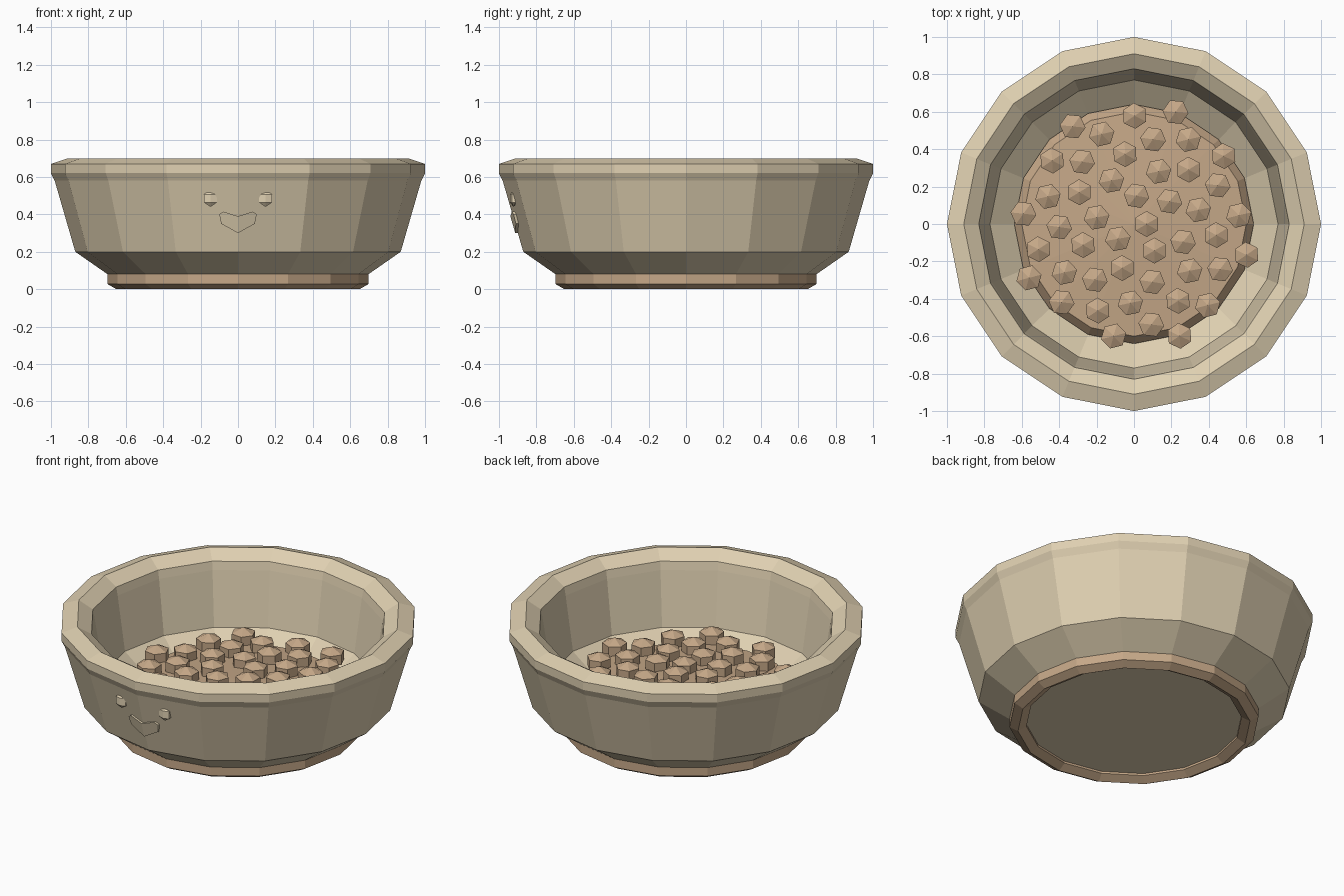
import bpy, bmesh
from math import sin, cos, pi, sqrt, tau, radians

cube = bpy.data.objects.get("Cube")
if cube:
    bpy.data.objects.remove(cube)

SIDES = 16


def material(name, color):
    m = bpy.data.materials.new(name)
    m.use_nodes = True
    m.diffuse_color = (*color, 1)
    m.node_tree.nodes["Principled BSDF"].inputs["Base Color"].default_value = (*color, 1)
    return m


cream = material("cream", (0.74, 0.63, 0.44))
tan = material("tan", (0.56, 0.39, 0.245))


def finish(name, bm, mat):
    bmesh.ops.recalc_face_normals(bm, faces=bm.faces)
    mesh = bpy.data.meshes.new(name)
    bm.to_mesh(mesh)
    bm.free()
    mesh.materials.append(mat)
    ob = bpy.data.objects.new(name, mesh)
    bpy.context.collection.objects.link(ob)
    return ob


def lathe(name, profile, mat, closed=False):
    """Turn (radius, height) points about z; radius 0 makes a pole."""
    bm = bmesh.new()
    rings = []
    for r, z in profile:
        if r == 0:
            rings.append([bm.verts.new((0, 0, z))] * SIDES)
        else:
            rings.append([bm.verts.new((r * cos(tau * k / SIDES), r * sin(tau * k / SIDES), z))
                          for k in range(SIDES)])
    pairs = list(zip(rings, rings[1:]))
    if closed:
        pairs.append((rings[-1], rings[0]))
    for a, b in pairs:
        for k in range(SIDES):
            n = (k + 1) % SIDES
            bm.faces.new(list(dict.fromkeys((a[k], a[n], b[n], b[k]))))
    return finish(name, bm, mat)


# Bowl shell with rolled rim, outside first and then the inside
lathe("bowl", [(0, .04), (.64, .04), (.87, .2), (.98, .58), (1, .62), (1, .67),
               (.91, .70), (.83, .65), (.82, .6), (.77, .27), (.64, .17), (0, .17)], cream)

# Foot ring with a hexagonal section
lathe("foot_ring", [(.65 + .055 * cos(pi / 6 + k * pi / 3), .055 + .055 * sin(pi / 6 + k * pi / 3))
                    for k in range(6)], tan, closed=True)

# Low mound of food
lathe("food_mound", [(0, .16), (.64, .16), (.64, .2), (.6, .25), (0, .29)], tan)


def nugget(name, loc, size, turn, mat, tilt=0):
    """Six-sided squashed ball with pointed caps."""
    bm = bmesh.new()
    bmesh.ops.create_uvsphere(bm, u_segments=6, v_segments=3, radius=1)
    ob = finish(name, bm, mat)
    ob.location, ob.scale, ob.rotation_euler = loc, size, (tilt, 0, turn)
    return ob


# Kibble pieces in a golden-angle spiral
COUNT = 46
for i in range(COUNT):
    r = .0957 * sqrt(i + .5)
    a = -radians(137.508) * i
    nugget(f"kibble_{i + 1}", (r * cos(a), r * sin(a), .31 - .035 * r / .64),
           (.08, .08, .06), i * .7, tan)


def wall_y(x, z):
    """Front surface of the bowl wall."""
    return -(.87 + (z - .2) * .29) + .2 * abs(x)


# Eyes on the front wall
for side, x in (("left", .147), ("right", -.147)):
    nugget(f"{side}_eye", (x, wall_y(x, .48), .485), (.045, .022, .045), 0, cream)

# Smiling mouth plate that follows the wall
half = [(0, .39), (.08, .415), (.1, .40), (.09, .35), (0, .30)]
bm = bmesh.new()
for s in (1, -1):
    front = [bm.verts.new((s * x, wall_y(x, z) - .014, z)) for x, z in half]
    back = [bm.verts.new((s * x, wall_y(x, z) + .01, z)) for x, z in half]
    bm.faces.new(front)
    bm.faces.new(back)
    for k in range(len(half) - 1):
        bm.faces.new((front[k], front[k + 1], back[k + 1], back[k]))
bmesh.ops.remove_doubles(bm, verts=bm.verts, dist=.0001)
finish("mouth", bm, cream)
